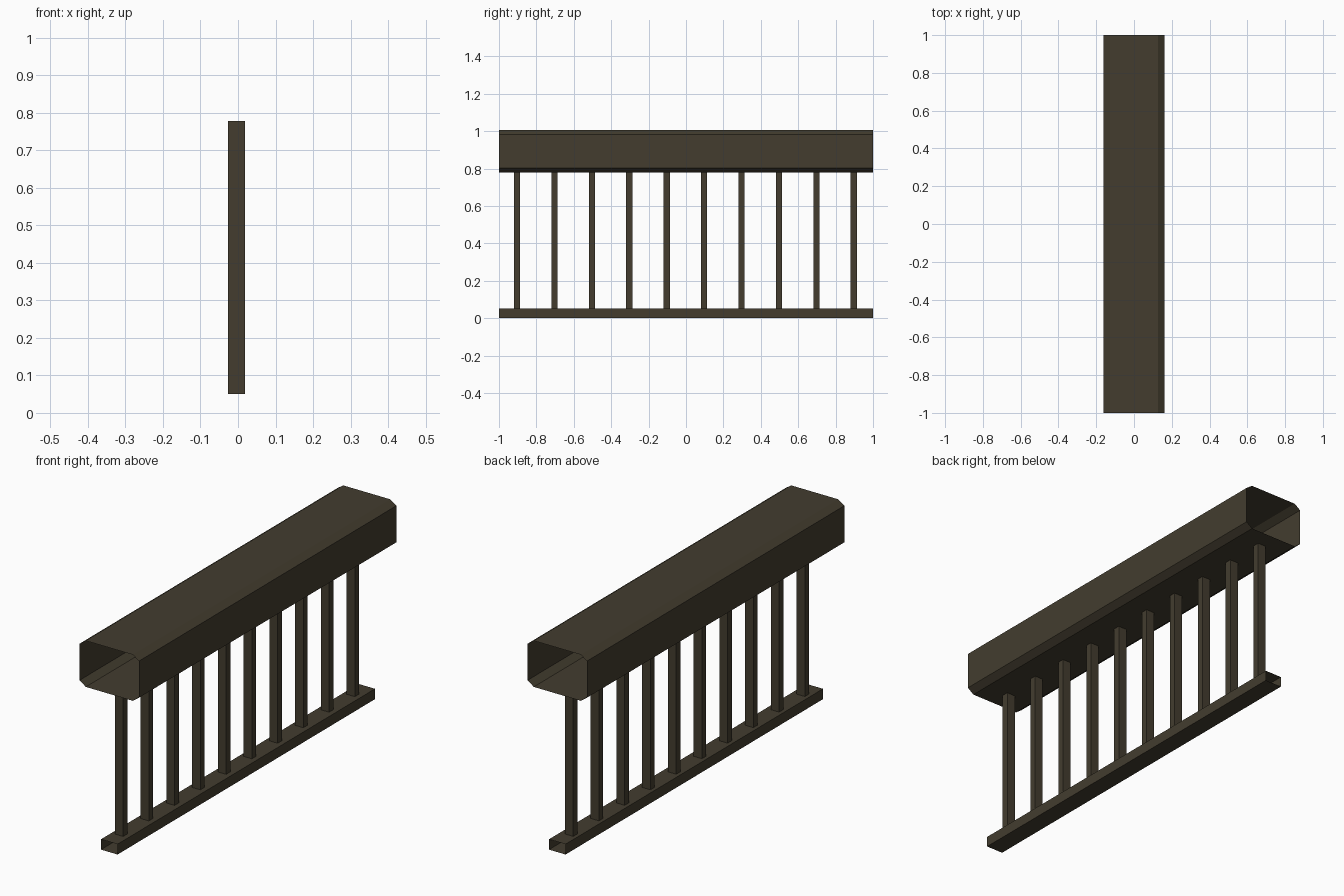
import bpy

if "Cube" in bpy.data.objects:
    bpy.data.objects.remove(bpy.data.objects["Cube"])

wood = bpy.data.materials.new("dark_brown_wood")
wood.diffuse_color = (0.056, 0.046, 0.028, 1.0)
wood.use_nodes = True
wood.node_tree.nodes["Principled BSDF"].inputs["Base Color"].default_value = wood.diffuse_color


def open_tube(name, profile, axis, start, end):
    """Sweep a closed 2D profile along an axis, leaving both ends open."""
    def place(p, t):
        return (p[0], t, p[1]) if axis == "y" else (p[0], p[1], t)
    n = len(profile)
    verts = [place(p, t) for t in (start, end) for p in profile]
    faces = [(i, (i + 1) % n, n + (i + 1) % n, n + i) for i in range(n)]
    if axis == "y":
        faces = [f[::-1] for f in faces]
    mesh = bpy.data.meshes.new(name)
    mesh.from_pydata(verts, [], faces)
    mesh.materials.append(wood)
    obj = bpy.data.objects.new(name, mesh)
    bpy.context.collection.objects.link(obj)
    return obj


def rectangle(x0, x1, v0, v1):
    return [(x0, v0), (x1, v0), (x1, v1), (x0, v1)]


# Wide hollow handrail with chamfered edges
right = [(0.128, 0.778), (0.161, 0.802), (0.161, 0.982), (0.128, 1.005)]
left = [(-x, z) for x, z in reversed(right)]
handrail = open_tube("handrail", right + left, "y", -1, 1)
# The sweep along y reverses handedness, so flip to face outwards
bottom_rail = open_tube("bottom_rail", rectangle(-0.045, 0.045, 0, 0.051), "y", -1, 1)
for rail in (handrail, bottom_rail):
    rail.data.flip_normals()

# Evenly spaced square balusters between the rails
for i in range(10):
    y = -0.903 + 0.2 * i
    open_tube(f"baluster_{i + 1}", rectangle(-0.026, 0.019, y - 0.0165, y + 0.0165),
              "z", 0.051, 0.778)
